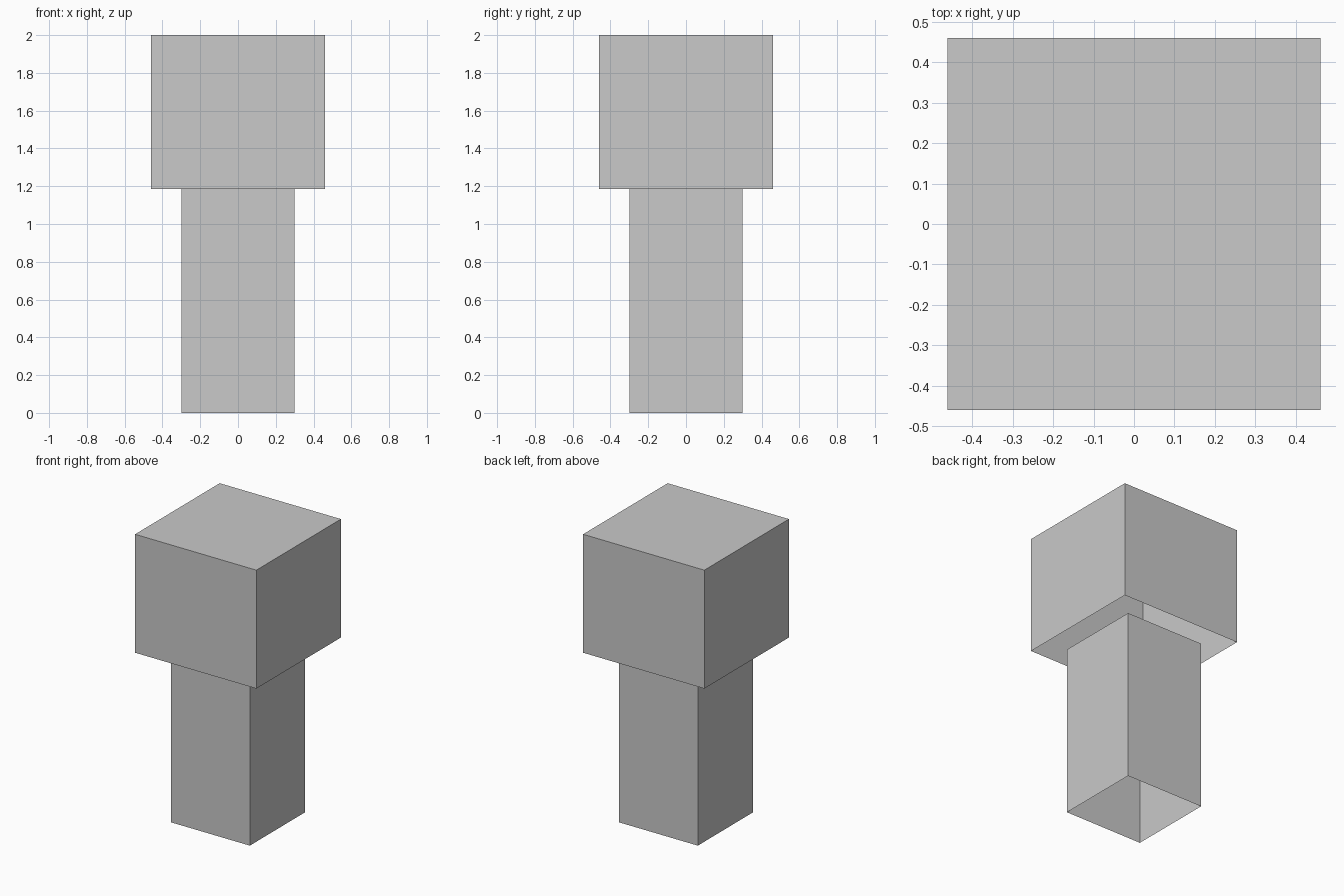
import bpy, bmesh
from mathutils import Matrix, Vector

if "Cube" in bpy.data.objects:
    bpy.data.objects.remove(bpy.data.objects["Cube"])

grey = bpy.data.materials.new("plain_grey")
grey.diffuse_color = (0.588, 0.588, 0.588, 1.0)
grey.use_nodes = True
grey.node_tree.nodes["Principled BSDF"].inputs["Base Color"].default_value = grey.diffuse_color


def open_box(name, size_x, size_y, z0, z1, keep_top):
    """Thin-walled box with no floor, and optionally no lid."""
    bm = bmesh.new()
    bmesh.ops.create_cube(
        bm, size=1.0,
        matrix=Matrix.Translation((0, 0, (z0 + z1) / 2))
        @ Matrix.Diagonal((size_x, size_y, z1 - z0, 1)))
    bm.normal_update()
    drop = [f for f in bm.faces
            if f.normal.z < -0.5 or (f.normal.z > 0.5 and not keep_top)]
    bmesh.ops.delete(bm, geom=drop, context='FACES')
    mesh = bpy.data.meshes.new(name)
    bm.to_mesh(mesh)
    bm.free()
    mesh.materials.append(grey)
    obj = bpy.data.objects.new(name, mesh)
    bpy.context.collection.objects.link(obj)
    return obj


# Square post, open at both ends
open_box("post", 0.60, 0.60, 0.0, 1.185, keep_top=False)

# Wide block on top, open underneath
open_box("top_block", 0.923, 0.92, 1.185, 2.0, keep_top=True)
